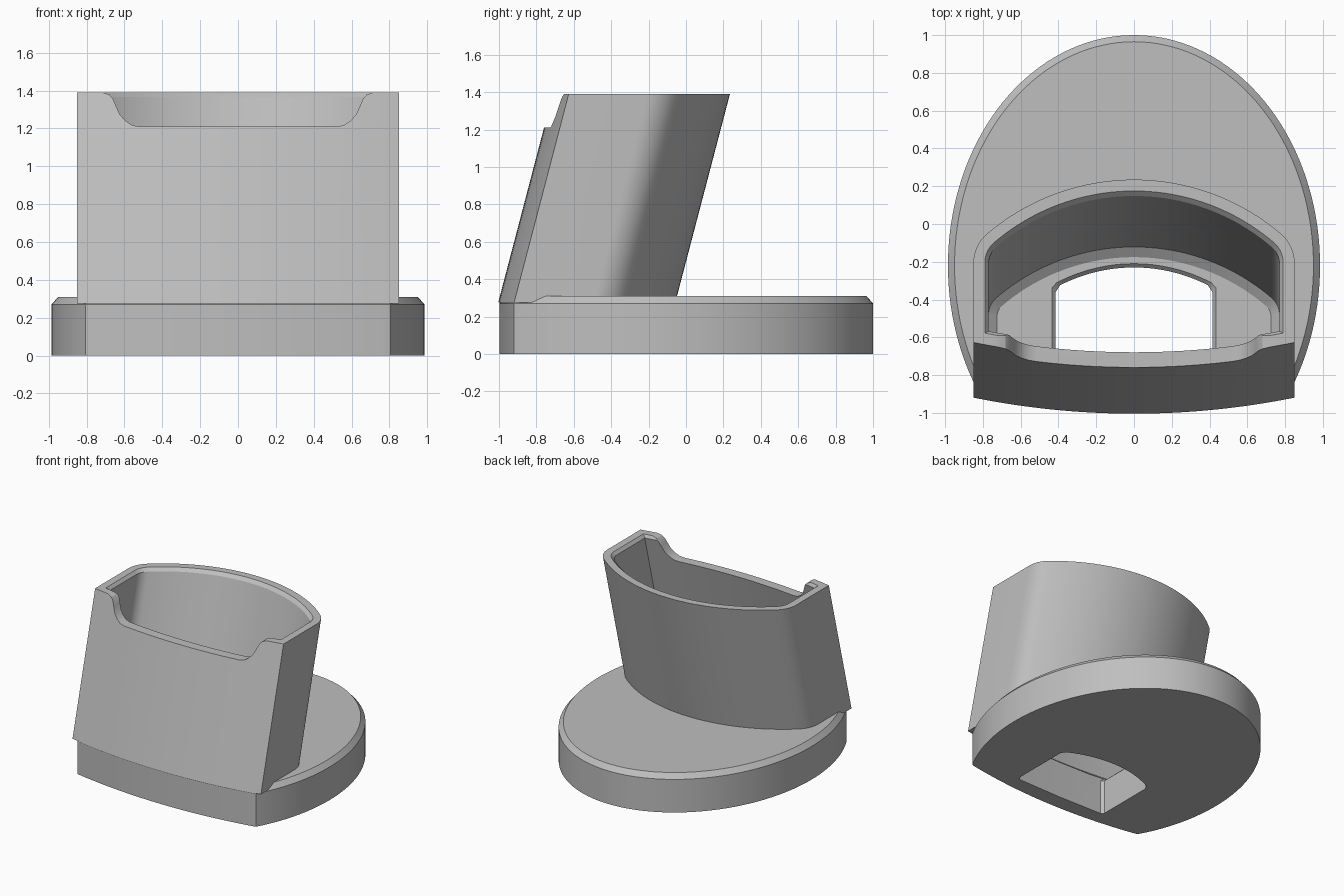
import bpy, bmesh
from math import sin, cos, pi, sqrt, atan2

if "Cube" in bpy.data.objects:
    bpy.data.objects.remove(bpy.data.objects["Cube"])

TOP, LEAN = 1.39, 0.262        # rim height and backward lean of the cup

grey = bpy.data.materials.new("light grey")
grey.use_nodes = True
grey.diffuse_color = (0.52, 0.52, 0.52, 1)
grey.node_tree.nodes["Principled BSDF"].inputs["Base Color"].default_value = grey.diffuse_color


def arc(cx, cy, r, a0, a1, n):
    return [(cx + r * cos(a0 + (a1 - a0) * i / n),
             cy + r * sin(a0 + (a1 - a0) * i / n)) for i in range(n + 1)]


def mirrored(half):
    """Close a right-hand outline running front to back, dropping doubled centre points."""
    return half + [(-x, y) for x, y in reversed(half) if x > 1e-5]


def loft(name, layers):
    """Join stacked outlines of equal length into a closed solid."""
    bm = bmesh.new()
    rings = [[bm.verts.new((x, y, z)) for x, y in pts] for z, pts in layers]
    n = len(rings[0])
    for low, high in zip(rings, rings[1:]):
        for i in range(n):
            j = (i + 1) % n
            bm.faces.new((low[i], low[j], high[j], high[i]))
    bm.faces.new(rings[0][::-1])
    bm.faces.new(rings[-1])
    bmesh.ops.recalc_face_normals(bm, faces=bm.faces)
    mesh = bpy.data.meshes.new(name)
    bm.to_mesh(mesh)
    bm.free()
    mesh.materials.append(grey)
    ob = bpy.data.objects.new(name, mesh)
    bpy.context.collection.objects.link(ob)
    return ob


def cup_outline(z, inset):
    """Bowed front, straight sides, rounded shoulders and a broad back arc."""
    side, front_r, back_r = 0.85 - inset, 4.3 - inset, 1.2 - inset
    fillet = 0.2 - inset
    a = atan2(side, sqrt(front_r ** 2 - side ** 2))
    half = arc(0, 3.588, front_r, -pi / 2, -pi / 2 + a, 12)
    cx, back_y = 0.65, -0.965
    cy = back_y + sqrt(1 - cx ** 2)
    turn = atan2(cy - back_y, cx)
    half += arc(cx, cy, fillet, 0, turn, 8)
    half += arc(0, back_y, back_r, turn, pi / 2, 20)[1:]
    shift = (z - TOP) * LEAN
    return mirrored([(x, y + shift) for x, y in half])


def base_outline(inset):
    """Ellipse clipped by a shallow front arc."""
    pts = []
    for x, y in arc(0, 0, 1, -pi / 2, pi / 2, 72):
        x, y = x * (0.985 - inset), -0.22 + y * (1.22 - inset)
        front = 3.302 + inset - sqrt(4.3 ** 2 - x * x)
        pts.append((x, max(y, front)))
    return mirrored(pts)


def hole_outline(grow):
    w, r = 0.415 + grow, 0.86 + grow
    a = atan2(sqrt(r * r - (w - 0.025) ** 2), w - 0.025)
    half = [(0, -0.868), (w - 0.02, -0.86), (w, -0.84), (w, -0.36 + grow)]
    return mirrored(half + arc(0, -1.09, r, a, pi / 2, 12))


# Solid parts
base = loft("base", [(0, base_outline(0)), (0.27, base_outline(0)), (0.31, base_outline(0.035))])
cup = loft("cup", [(z, cup_outline(z, 0)) for z in (0.275, TOP)])

# Cavity with bevelled floor and bevelled rim
cavity = loft("cavity_cutter", [(z, cup_outline(z, d)) for z, d in
              ((0.30, 0.125), (0.335, 0.08), (1.365, 0.08), (TOP, 0.06), (1.42, 0.06))])
hole = loft("hole_cutter", [(z, hole_outline(g)) for z, g in
            ((-0.05, 0), (0.28, 0), (0.30, 0.02), (0.33, 0.02))])

# Front notch with S-shaped ends, extruded through the front wall
s_curve = [(0.52, 1.21), (0.56, 1.217), (0.595, 1.24), (0.625, 1.275), (0.645, 1.32),
           (0.66, 1.355), (0.68, 1.378), (0.715, TOP), (0.715, 1.45)]
profile = s_curve + [(-x, z) for x, z in reversed(s_curve)]
notch = loft("notch_cutter", [(y, profile) for y in (-1.1, -0.45)])
for v in notch.data.vertices:
    v.co = (v.co.x, v.co.z, v.co.y)
notch.data.flip_normals()


def cut(ob, cutters):
    for c in cutters:
        mod = ob.modifiers.new("cut", 'BOOLEAN')
        mod.operation, mod.solver, mod.object = 'DIFFERENCE', 'EXACT', c
    bpy.ops.object.select_all(action='DESELECT')
    ob.select_set(True)
    bpy.context.view_layer.objects.active = ob
    for mod in list(ob.modifiers):
        bpy.ops.object.modifier_apply(modifier=mod.name)
    bpy.ops.object.shade_smooth_by_angle(angle=0.45)


cut(base, [cavity, hole])
cut(cup, [cavity, hole, notch])
for c in (cavity, hole, notch):
    bpy.data.objects.remove(c)
